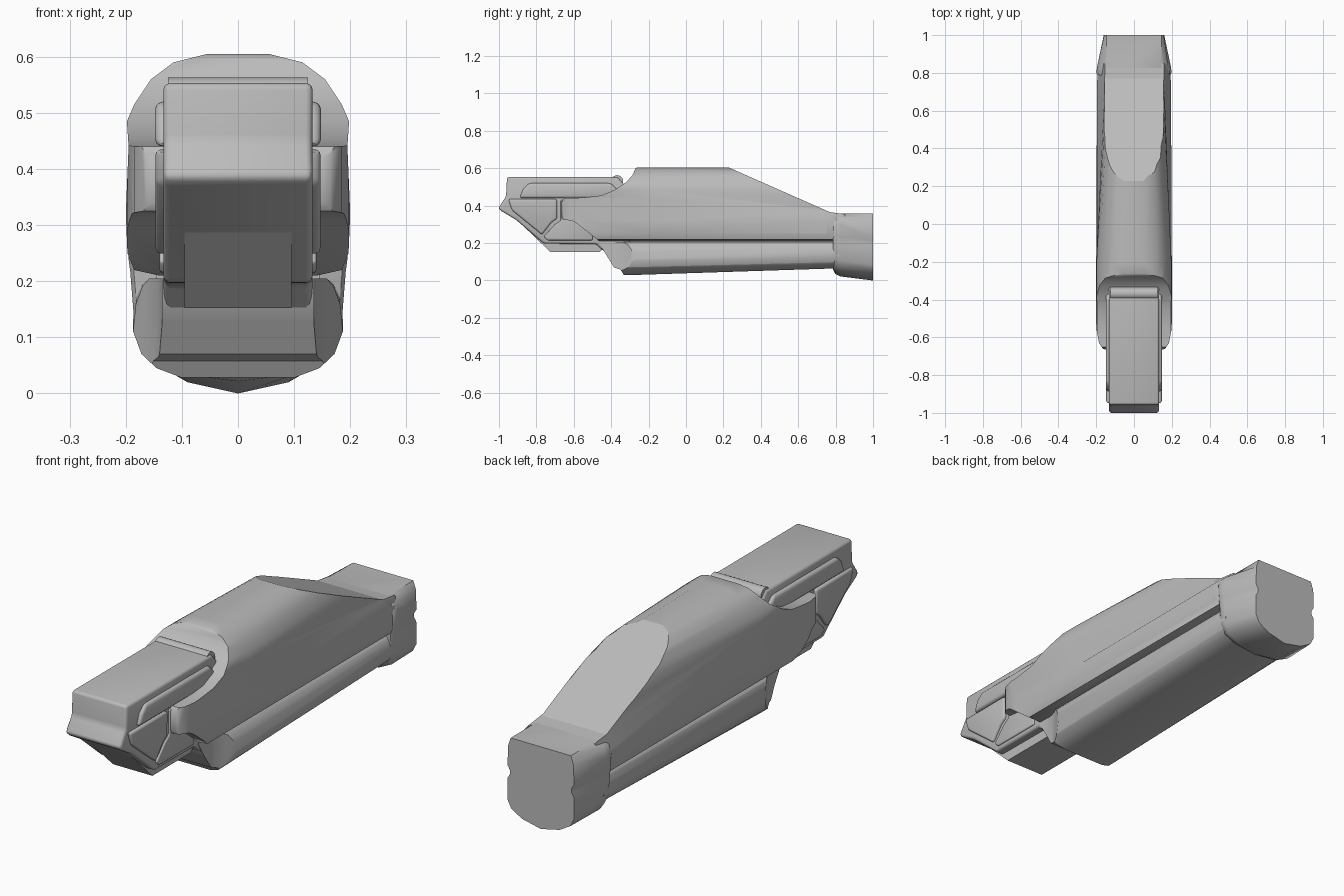
import bpy, bmesh, math

cube = bpy.data.objects.get("Cube")
if cube:
    bpy.data.objects.remove(cube, do_unlink=True)

grey = bpy.data.materials.new("plain_grey")
grey.use_nodes = True
grey.diffuse_color = (0.5, 0.5, 0.5, 1)
grey.node_tree.nodes["Principled BSDF"].inputs["Base Color"].default_value = (0.5, 0.5, 0.5, 1)


def mirrored(half):
    """Closed outline from its +x half, listed from top to bottom."""
    return half + [(-x, z) for x, z in reversed(half) if x > 0]


def loft(name, rings):
    """Solid skinned through rings of equal length."""
    bm = bmesh.new()
    loops = [[bm.verts.new(p) for p in ring] for ring in rings]
    n = len(loops[0])
    for a, b in zip(loops, loops[1:]):
        for i in range(n):
            j = (i + 1) % n
            bm.faces.new((a[i], a[j], b[j], b[i]))
    bm.faces.new(loops[0])
    bm.faces.new(loops[-1])
    bmesh.ops.recalc_face_normals(bm, faces=bm.faces)
    mesh = bpy.data.meshes.new(name)
    bm.to_mesh(mesh)
    bm.free()
    obj = bpy.data.objects.new(name, mesh)
    bpy.context.collection.objects.link(obj)
    mesh.materials.append(grey)
    return obj


def side_prism(name, outline, x0, x1):
    return loft(name, [[(x, y, z) for y, z in outline] for x in (x0, x1)])


def plan_prism(name, outline):
    return loft(name, [[(x, y, z) for x, y in outline] for z in (-1, 2)])


def intersect(obj, cutters, angle=35):
    for c in cutters:
        mod = obj.modifiers.new("trim", 'BOOLEAN')
        mod.operation, mod.solver, mod.object = 'INTERSECT', 'EXACT', c
    finish(obj, angle=angle)
    for c in cutters:
        bpy.data.objects.remove(c, do_unlink=True)


def finish(obj, bevel=0, angle=35):
    """Round the edges, apply modifiers and smooth the shading."""
    if bevel:
        mod = obj.modifiers.new("round", 'BEVEL')
        mod.width, mod.segments, mod.limit_method = bevel, 3, 'ANGLE'
        mod.angle_limit = math.radians(25)
    bpy.ops.object.select_all(action='DESELECT')
    obj.select_set(True)
    bpy.context.view_layer.objects.active = obj
    for mod in list(obj.modifiers):
        bpy.ops.object.modifier_apply(modifier=mod.name)
    bpy.ops.object.shade_smooth_by_angle(angle=math.radians(angle))


# Upper shell: arched section trimmed by its side and plan outlines
arch = [(0.055, 0.605), (0.115, 0.59), (0.155, 0.56), (0.185, 0.515), (0.198, 0.485),
        (0.195, 0.44), (0.2, 0.32), (0.197, 0.25), (0.185, 0.22), (0.14, 0.21)]
arch_back = [(0.04, 0.605), (0.1, 0.575), (0.125, 0.54), (0.135, 0.49), (0.142, 0.43),
             (0.15, 0.36), (0.195, 0.31), (0.195, 0.25), (0.185, 0.22), (0.14, 0.21)]
shell = loft("upper_shell", [[(x, y, z) for x, z in mirrored(h)]
                             for y, h in ((-0.8, arch), (-0.2, arch), (0.9, arch_back))])
shell_side = [(-0.665, 0.42), (-0.65, 0.44), (-0.55, 0.443), (-0.45, 0.455), (-0.38, 0.485),
              (-0.32, 0.525), (-0.285, 0.565), (-0.27, 0.6), (-0.255, 0.61), (0.215, 0.61),
              (0.77, 0.365), (0.85, 0.355), (0.85, 0.2), (-0.45, 0.2), (-0.59, 0.31),
              (-0.61, 0.32), (-0.655, 0.325), (-0.665, 0.34)]
shell_plan = mirrored([(0.15, 0.87), (0.19, 0.81), (0.21, 0.6), (0.21, -0.4), (0.197, -0.57),
                       (0.185, -0.63), (0.165, -0.66), (0.135, -0.67)])
intersect(shell, [side_prism("side_trim", shell_side, -0.5, 0.5),
                  plan_prism("plan_trim", shell_plan)], 45)
# The sloping rear facet stays flat
for face in shell.data.polygons:
    if abs(face.normal.x) < 0.02 and 0.3 < face.normal.y < 0.6:
        face.use_smooth = False

# Lower grip: rounded trough with a sloping nose
trough = [(0.158, 0.205), (0.17, 0.192), (0.182, 0.16), (0.187, 0.11), (0.172, 0.07),
          (0.145, 0.045), (0.1, 0.028)]
grip = loft("lower_grip", [[(x, y, z + lift * (0.205 - z) / 0.177) for x, z in mirrored(trough)]
                           for y, lift in ((-0.7, 0), (-0.32, 0), (0.84, 0.038))])
nose = [(-0.465, 0.2), (-0.385, 0.07), (-0.35, 0.058), (-0.32, 0.01), (0.83, 0),
        (0.83, 0.3), (-0.465, 0.3)]
grip_plan = mirrored([(0.2, 0.83), (0.2, -0.24), (0.187, -0.28), (0.16, -0.33),
                      (0.142, -0.37), (0.135, -0.42), (0.135, -0.6)])
intersect(grip, [side_prism("nose_trim", nose, -0.5, 0.5), plan_prism("grip_trim", grip_plan)])

# Inner core closing the side grooves
finish(side_prism("inner_core", [(-0.3, 0.17), (0.82, 0.17), (0.82, 0.25), (-0.3, 0.25)],
                  -0.145, 0.145))

# Rear collar: tapers backwards into a notched end
collar_front = [(0.148, 0.358), (0.185, 0.335), (0.2, 0.3), (0.197, 0.23), (0.194, 0.207),
                (0.192, 0.18), (0.186, 0.1), (0.165, 0.055), (0.105, 0.025), (0, 0.012)]
collar_back = [(0.145, 0.358), (0.158, 0.32), (0.16, 0.235), (0.148, 0.215), (0.148, 0.2),
               (0.16, 0.18), (0.16, 0.085), (0.142, 0.05), (0.09, 0.02), (0, 0)]
rings = []
for y, half, wide, low in ((0.787, collar_front, 0.96, 0.045), (0.797, collar_front, 0.99, 0.025),
                           (0.825, collar_front, 0.985, 0.01), (1, collar_back, 1, 0)):
    rings.append([(x * wide, y, 0.358 - (0.358 - z) * (0.358 - low) / 0.358)
                  for x, z in mirrored(half)])
finish(loft("rear_collar", rings), angle=48)

# Front housing: chin block with a tapered tip
chin = [(-0.957, 0.553), (-0.962, 0.45), (-1.004, 0.386), (-0.985, 0.37),
        (-0.91, 0.325), (-0.76, 0.197), (-0.48, 0.195), (-0.37, 0.09), (-0.3, 0.09),
        (-0.3, 0.48), (-0.365, 0.553)]
housing = side_prism("front_housing", chin, -0.133, 0.133)
finish(housing, 0.012)
tip_plan = mirrored([(0.15, 0), (0.15, -0.95), (0.122, -1.01)])
intersect(housing, [plan_prism("tip_trim", tip_plan)])

# Narrow keel under the housing
keel = [(-0.905, 0.325), (-0.725, 0.152), (-0.46, 0.152), (-0.4, 0.22), (-0.6, 0.325)]
finish(side_prism("keel", keel, -0.095, 0.095))

# Raised cross lug at the back of the housing top
bpy.ops.mesh.primitive_cylinder_add(vertices=20, radius=0.032, depth=0.25,
                                    location=(0, -0.368, 0.531), rotation=(0, math.pi / 2, 0))
lug = bpy.context.object
lug.name = "cross_lug"
lug.data.materials.append(grey)
finish(lug)

# Side rails and cheek plates on both sides
rail = [(-0.89, 0.44), (-0.87, 0.49), (-0.84, 0.52), (-0.4, 0.52), (-0.36, 0.48),
        (-0.36, 0.44)]
cheek = [(-0.95, 0.435), (-0.69, 0.435), (-0.69, 0.33), (-0.72, 0.31), (-0.77, 0.245),
         (-0.93, 0.375)]
rear_cheek = [(-0.67, 0.43), (-0.5, 0.43), (-0.5, 0.215), (-0.74, 0.215), (-0.76, 0.235),
              (-0.7, 0.3), (-0.67, 0.32)]
for side, s in (("left", 1), ("right", -1)):
    for part, outline, x, soft in (("side_rail", rail, 0.148, 0.014),
                                   ("cheek_plate", cheek, 0.147, 0.01),
                                   ("rear_cheek", rear_cheek, 0.14, 0.006)):
        finish(side_prism(f"{side}_{part}", outline, s * 0.1, s * x), soft)
